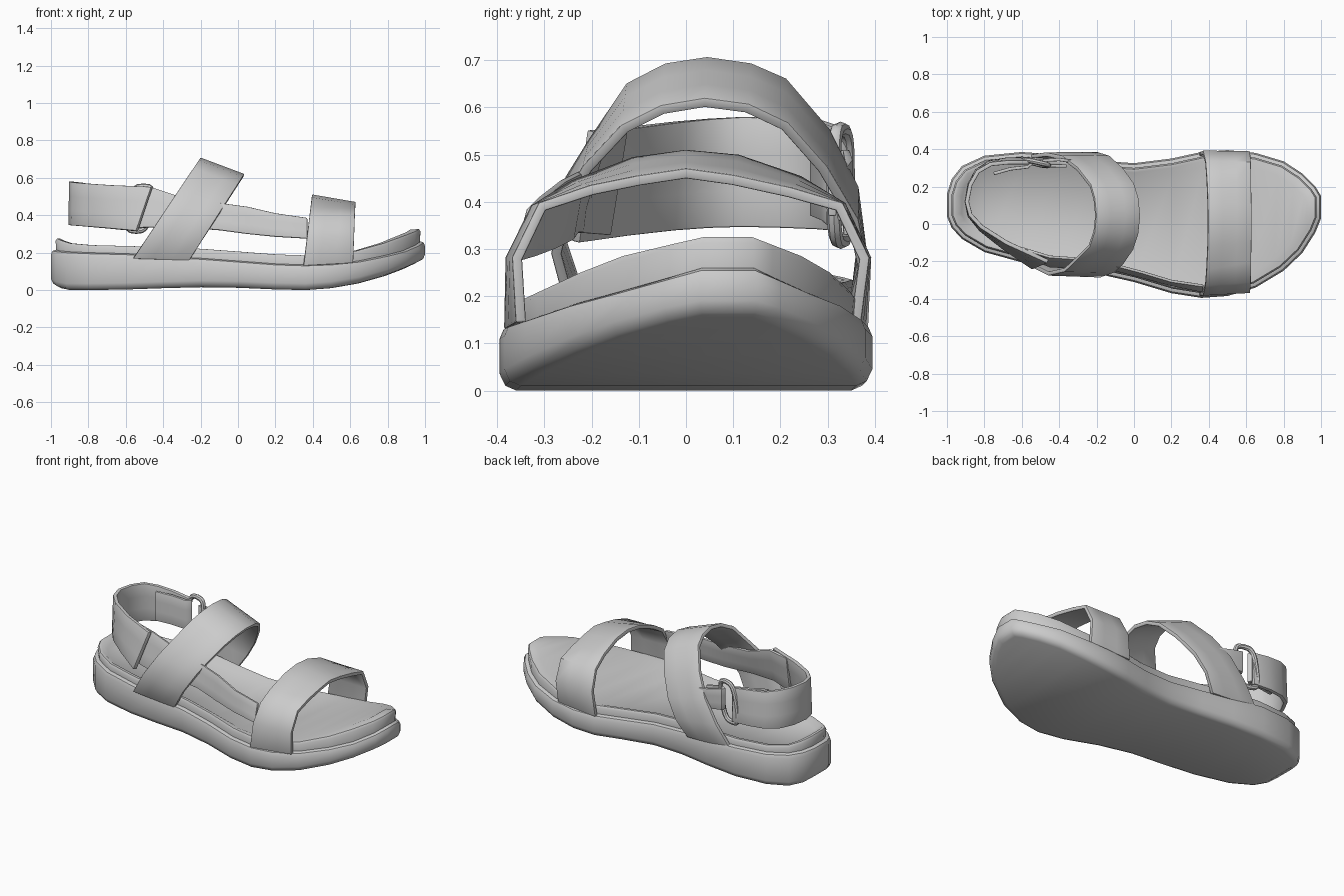
import bpy, bmesh, math
from mathutils import Vector

if "Cube" in bpy.data.objects:
    bpy.data.objects.remove(bpy.data.objects["Cube"])

# Sole stations: x, y low, y high, sole underside z, sole top z, footbed rim z
STATIONS = [
    (-1, .04, .16, .025, .215, .275), (-.975, -.02, .24, .01, .21, .265),
    (-.92, -.08, .31, 0, .205, .25), (-.8, -.15, .365, 0, .2, .24),
    (-.6, -.205, .385, .003, .195, .235), (-.4, -.24, .37, .01, .18, .23),
    (-.2, -.265, .34, .015, .17, .22), (0, -.31, .325, .012, .155, .205),
    (.2, -.37, .35, .003, .14, .19), (.36, -.395, .385, 0, .135, .185),
    (.5, -.385, .395, .01, .14, .19), (.65, -.34, .38, .035, .155, .21),
    (.8, -.25, .335, .075, .185, .25), (.9, -.155, .27, .11, .21, .285),
    (.97, -.045, .2, .14, .24, .31), (1, .03, .15, .155, .26, .325)]
N = len(STATIONS)


def finish(name, bm, mods=()):
    bmesh.ops.recalc_face_normals(bm, faces=bm.faces)
    me = bpy.data.meshes.new(name)
    bm.to_mesh(me)
    bm.free()
    ob = bpy.data.objects.new(name, me)
    bpy.context.collection.objects.link(ob)
    bpy.ops.object.select_all(action='DESELECT')
    bpy.context.view_layer.objects.active = ob
    ob.select_set(True)
    for kind, props in mods:
        m = ob.modifiers.new(kind.title(), kind)
        for k, v in props.items():
            setattr(m, k, v)
        bpy.ops.object.modifier_apply(modifier=m.name)
    bpy.ops.object.shade_smooth_by_angle(angle=math.radians(42))
    return ob


def outline(inset):
    """Foot outline moved inwards, ordered low side then high side."""
    pts = [Vector((s[0], s[1])) for s in STATIONS]
    pts += [Vector((s[0], s[2])) for s in reversed(STATIONS)]
    out = []
    for i, p in enumerate(pts):
        a = (p - pts[i - 1]).normalized()
        b = (pts[(i + 1) % len(pts)] - p).normalized()
        t = (a + b).normalized()
        out.append(p + Vector((-t.y, t.x)) * inset)
    return out


def layered(name, rings):
    """Stack of inset outlines; each ring is (inset, height function)."""
    bm = bmesh.new()
    order = STATIONS + STATIONS[::-1]
    loops = [[bm.verts.new((p.x, p.y, h(s))) for p, s in zip(outline(d), order)]
             for d, h in rings]
    n = 2 * N
    for a, b in zip(loops, loops[1:]):
        for i in range(n):
            j = (i + 1) % n
            bm.faces.new((a[i], a[j], b[j], b[i]))
    for lp in (loops[0], loops[-1]):
        for i in range(N - 1):
            bm.faces.new((lp[i], lp[i + 1], lp[n - 2 - i], lp[n - 1 - i]))
    return finish(name, bm)


def strap(name, edge_a, edge_b, thick=.022):
    """Strap spanning two matching edge paths."""
    bm = bmesh.new()
    rows = []
    for a, b in zip(edge_a, edge_b):
        a, b = Vector(a), Vector(b)
        rows.append([bm.verts.new(a.lerp(b, t / 3)) for t in range(4)])
    for r, s in zip(rows, rows[1:]):
        for i in range(3):
            bm.faces.new((r[i], r[i + 1], s[i + 1], s[i]))
    return finish(name, bm, [
        ('SOLIDIFY', dict(thickness=thick, offset=0)),
        ('BEVEL', dict(width=.004, segments=2, limit_method='ANGLE',
                       angle_limit=math.radians(60)))])


def band(name, path, thick=.018):
    """Upright strap from (x, y, bottom z, top z) points."""
    return strap(name, [(x, y, a) for x, y, a, b in path],
                 [(x, y, b) for x, y, a, b in path], thick)


# Outsole with rounded edges
layered("outsole", [
    (.035, lambda s: s[3]), (.012, lambda s: s[3] + .01),
    (0, lambda s: s[3] + .035), (0, lambda s: s[4] - .025),
    (.008, lambda s: s[4] - .006), (.025, lambda s: s[4])])


# Footbed with a raised rim that fades towards the toe
def cup(s):
    return s[5] - .025 * max(0, min(1, (.5 - s[0]) / .6)) - .001


layered("footbed", [
    (.03, lambda s: s[4] - .015), (.025, lambda s: s[5] - .012),
    (.033, lambda s: s[5]), (.05, lambda s: s[5]), (.08, cup)])

# Toe strap
toe_back = [(-.375, .13), (-.372, .28), (-.32, .385), (-.24, .435), (-.11, .485),
            (0, .5), (.11, .49), (.24, .445), (.33, .39), (.382, .28), (.375, .13)]
toe_front = [(-.35, .145), (-.358, .28), (-.305, .39), (-.2, .425), (-.1, .445),
             (0, .46), (.1, .446), (.22, .42), (.325, .39), (.378, .28), (.36, .145)]
strap("toe_strap",
      [(.35 + .045 * (z - .13) / .37, y, z) for y, z in toe_back],
      [(.615 + .012 * (z - .145) / .315, y, z) for y, z in toe_front])

# Instep strap leaning forward
ins_back = [(-.215, .17), (-.265, .32), (-.245, .45), (-.195, .53), (-.118, .645),
            (-.04, .685), (.045, .698), (.135, .685), (.205, .655), (.295, .55),
            (.355, .43), (.372, .3), (.36, .17)]
ins_front = [(-.24, .16), (-.275, .29), (-.25, .4), (-.21, .47), (-.13, .555),
             (-.05, .595), (.04, .61), (.13, .598), (.21, .56), (.29, .47),
             (.355, .36), (.375, .26), (.35, .16)]
strap("instep_strap",
      [(-.56 + .355 * (z - .17) / .528, y, z) for y, z in ins_back],
      [(-.26 + .29 * (z - .16) / .45, y, z) for y, z in ins_front])

# Side strap joining the heel to the toe strap, tilted inwards
strap("side_strap",
      [(-.6, -.165, .33), (-.45, -.225, .335), (-.3, -.235, .335), (-.1, -.245, .32),
       (.05, -.285, .3), (.2, -.325, .285), (.37, -.36, .275)],
      [(-.6, -.13, .55), (-.45, -.175, .545), (-.3, -.185, .495), (-.1, -.22, .465),
       (.05, -.26, .445), (.2, -.305, .41), (.37, -.33, .385)], .015)

# Heel strap wrapping round the back
strap("heel_strap",
      [(-.54, -.235, .315), (-.7, -.125, .33), (-.82, -.03, .34), (-.88, .045, .345),
       (-.895, .12, .347), (-.88, .21, .345), (-.84, .285, .342), (-.77, .33, .338),
       (-.68, .345, .335), (-.56, .345, .33)],
      [(-.46, -.2, .55), (-.68, -.1, .56), (-.815, -.015, .57), (-.875, .05, .576),
       (-.893, .12, .58), (-.875, .21, .578), (-.835, .28, .574), (-.765, .32, .56),
       (-.67, .33, .55), (-.56, .33, .535)])

# Heel strap tail folded back through the buckle
band("strap_tail", [(-.56, .337, .35, .53), (-.548, .322, .35, .53),
                    (-.57, .305, .35, .53), (-.66, .295, .36, .54),
                    (-.75, .27, .37, .55)])

# Buckle tab coming from inside the instep strap
band("buckle_tab", [(-.3, .33, .36, .47), (-.4, .345, .37, .49),
                    (-.48, .34, .38, .51), (-.49, .325, .38, .51),
                    (-.46, .312, .38, .51), (-.36, .31, .37, .49)])

# Rounded rectangular buckle ring
bm = bmesh.new()
rings = []
for k in range(20):
    t = 2 * math.pi * k / 20
    c, s = math.cos(t), math.sin(t)
    u = math.copysign(abs(c) ** .6, c)
    w = math.copysign(abs(s) ** .6, s)
    centre = Vector((-.525 + .06 * u + .02 * w, .328 - .015 * u, .435 + .12 * w))
    out = Vector((c, 0, s))
    rings.append([bm.verts.new(centre + .015 * (out * math.cos(a) + Vector((0, 1, 0)) * math.sin(a)))
                  for a in (2 * math.pi * j / 8 for j in range(8))])
for k in range(20):
    r, q = rings[k], rings[(k + 1) % 20]
    for j in range(8):
        bm.faces.new((r[j], r[(j + 1) % 8], q[(j + 1) % 8], q[j]))
finish("buckle_ring", bm)
